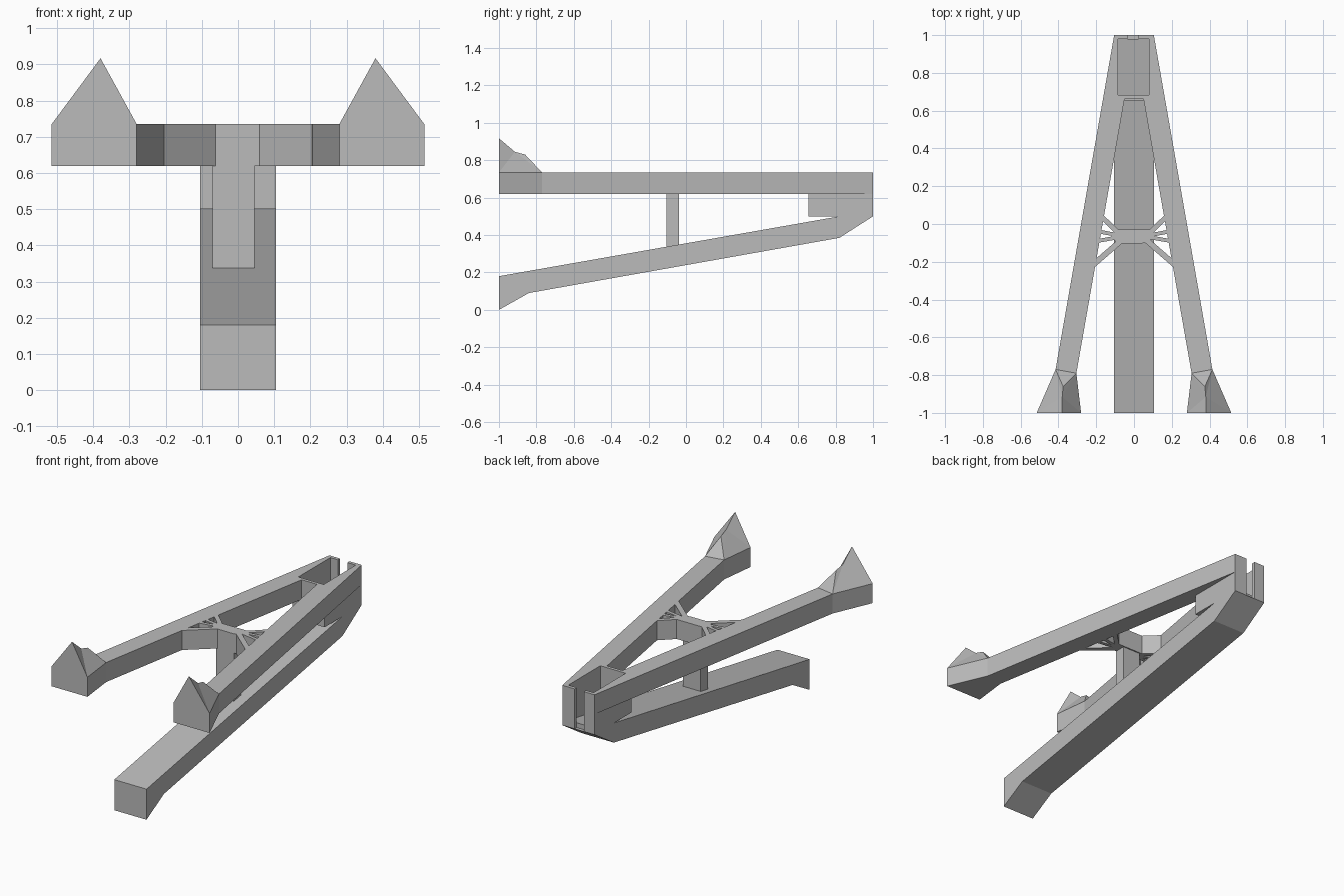
import bpy, bmesh
from mathutils import Vector

cube = bpy.data.objects.get("Cube")
if cube:
    bpy.data.objects.remove(cube, do_unlink=True)

grey = bpy.data.materials.new("plain_grey")
grey.use_nodes = True
colour = (0.5, 0.5, 0.5, 1)
grey.diffuse_color = colour
grey.node_tree.nodes["Principled BSDF"].inputs["Base Color"].default_value = colour


def finish(name, bm):
    bmesh.ops.recalc_face_normals(bm, faces=bm.faces)
    mesh = bpy.data.meshes.new(name)
    bm.to_mesh(mesh)
    bm.free()
    mesh.materials.append(grey)
    obj = bpy.data.objects.new(name, mesh)
    bpy.context.collection.objects.link(obj)
    return obj


def prism(name, outline, low, high, sideways=False):
    """Extrude an outline upward, or along x when sideways."""
    bm = bmesh.new()
    place = (lambda a, b: (low, a, b)) if sideways else (lambda a, b: (a, b, low))
    face = bm.faces.new([bm.verts.new(place(a, b)) for a, b in outline])
    made = bmesh.ops.extrude_face_region(bm, geom=[face])["geom"]
    step = (high - low, 0, 0) if sideways else (0, 0, high - low)
    bmesh.ops.translate(bm, vec=step, verts=[v for v in made if isinstance(v, bmesh.types.BMVert)])
    return finish(name, bm)


def strut(name, start, end, width):
    a, b = Vector(start), Vector(end)
    d = (b - a).normalized() * width / 2
    n = Vector((-d.y, d.x))
    return prism(name, [a + n, b + n, b - n, a - n], FRAME_LOW, FRAME_TOP)


FRAME_LOW, FRAME_TOP = 0.62, 0.735

# A-shaped upper frame, with an open-backed pocket at the narrow end
rail = [(0.105, 1), (0.415, -0.77), (0.515, -1), (0.28, -1), (0.305, -0.79), (0.05, 0.663)]
pocket = [(-0.035, 1), (-0.035, 0.98), (-0.085, 0.98), (-0.085, 0.682),
          (0.08, 0.682), (0.08, 0.98), (0.025, 0.98), (0.025, 1)]
mirrored = [(-x, y) for x, y in reversed(rail)]
prism("upper_frame", rail + mirrored + pocket, FRAME_LOW, FRAME_TOP)

# Block joining the frame and the lower beam, sharing the pocket
block = [(0.105, 1), (0.105, 0.655), (-0.105, 0.655), (-0.105, 1)]
prism("hinge_block", block + pocket, 0.5, FRAME_LOW)

# Sloping lower beam
beam = [(-1, 0), (-1, 0.18), (0.98, 0.528), (0.98, 0.5), (1, 0.5), (0.82, 0.385), (-0.84, 0.09)]
prism("lower_beam", beam, -0.105, 0.105, sideways=True)

# Cross brace and its post
prism("brace_centre", [(-0.09, -0.1), (0.06, -0.1), (0.1, -0.065), (0.09, -0.03),
                       (-0.09, -0.03), (-0.12, -0.065)], FRAME_LOW, FRAME_TOP)
prism("post", [(-0.07, -0.103), (0.045, -0.103), (0.045, -0.037), (-0.07, -0.037)], 0.335, FRAME_TOP)
for side, label in ((1, "left"), (-1, "right")):
    strut(label + "_rear_strut", (side * 0.085, -0.045), (side * 0.17, 0.037), 0.026)
    strut(label + "_rear_mid_strut", (side * 0.08, -0.06), (side * 0.185, -0.04), 0.02)
    strut(label + "_front_mid_strut", (side * 0.08, -0.07), (side * 0.195, -0.09), 0.02)
    strut(label + "_front_strut", (side * 0.065, -0.085), (side * 0.215, -0.215), 0.03)

    # Pointed cap on each flared end
    bm = bmesh.new()
    inner, outer, back_out, back_in, apex, dip, ridge = [
        bm.verts.new((side * x, y, z)) for x, y, z in (
            (0.28, -1, 0.735), (0.515, -1, 0.735), (0.415, -0.77, 0.735), (0.305, -0.79, 0.735),
            (0.38, -1, 0.917), (0.38, -0.915, 0.845), (0.375, -0.86, 0.83))]
    for f in ((inner, outer, apex), (outer, back_out, dip), (outer, dip, apex),
              (back_out, ridge, dip), (back_out, back_in, ridge), (back_in, dip, ridge),
              (back_in, inner, dip), (inner, apex, dip), (inner, back_in, back_out, outer)):
        bm.faces.new(f)
    finish(label + "_pointed_cap", bm)
